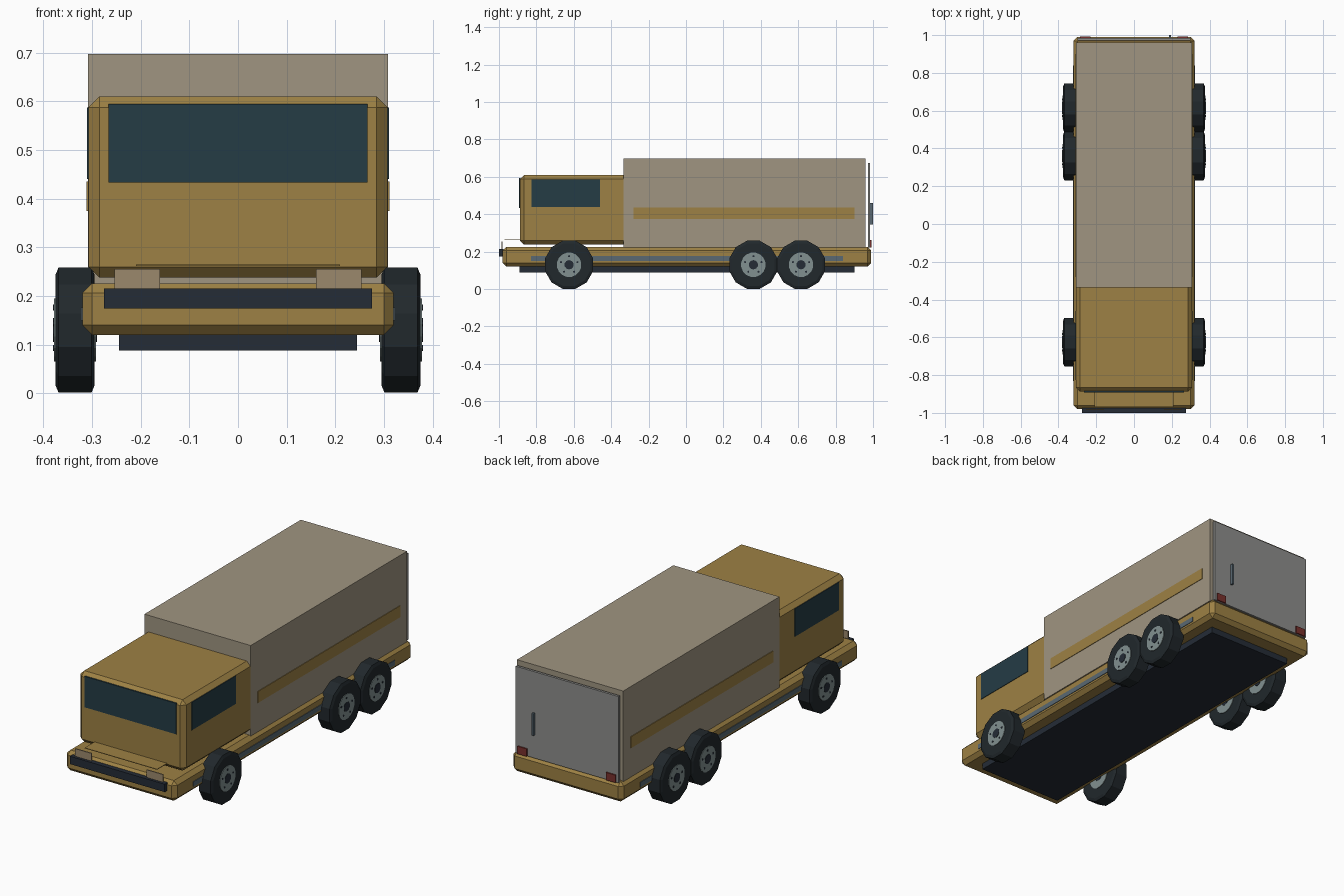
import bpy, bmesh, math
from mathutils import Matrix

if "Cube" in bpy.data.objects:
    bpy.data.objects.remove(bpy.data.objects["Cube"])


def material(name, rgb):
    m = bpy.data.materials.new(name)
    m.diffuse_color = (*rgb, 1)
    m.use_nodes = True
    m.node_tree.nodes["Principled BSDF"].inputs["Base Color"].default_value = m.diffuse_color
    return m


OCHRE = material("ochre_paint", (0.34, 0.22, 0.058))
CANVAS = material("cargo_beige", (0.35, 0.30, 0.22))
GLASS = material("dark_glass", (0.018, 0.045, 0.06))
DARK = material("dark_steel", (0.018, 0.025, 0.037))
RUBBER = material("rubber", (0.015, 0.021, 0.025))
HUB = material("hub_grey", (0.22, 0.28, 0.28))
TRIM = material("blue_grey_trim", (0.10, 0.14, 0.17))
DOOR = material("door_grey", (0.27, 0.27, 0.26))
RED = material("tail_red", (0.19, 0.03, 0.026))
LAMP = material("lamp", (0.33, 0.25, 0.15))


def finish(name, bm, mat):
    bmesh.ops.recalc_face_normals(bm, faces=bm.faces)
    me = bpy.data.meshes.new(name)
    bm.to_mesh(me)
    bm.free()
    me.materials.append(mat)
    ob = bpy.data.objects.new(name, me)
    bpy.context.collection.objects.link(ob)
    return ob


def box(name, x, y, z, mat, bevel=0):
    """Box from (min, max) ranges, optionally with a flat chamfer."""
    bm = bmesh.new()
    size = [b - a for a, b in (x, y, z)]
    mid = [(a + b) / 2 for a, b in (x, y, z)]
    bmesh.ops.create_cube(bm, size=1, matrix=Matrix.Translation(mid) @ Matrix.Diagonal((*size, 1)))
    if bevel:
        bmesh.ops.bevel(bm, geom=bm.edges[:], offset=bevel, segments=1, affect='EDGES')
    return finish(name, bm, mat)


def pair(name, x, y, z, mat):
    """Same box on the right (+x) and left (-x)."""
    box(name + "_right", x, y, z, mat)
    box(name + "_left", (-x[1], -x[0]), y, z, mat)


def lathe(name, profile, centre, sides, mat):
    """Closed solid turned about the x axis from (x, radius) points."""
    bm = bmesh.new()
    rings = []
    for px, r in profile:
        rings.append([bm.verts.new((centre[0] + px,
                                    centre[1] + r * math.cos(2 * math.pi * (i + 0.5) / sides),
                                    centre[2] + r * math.sin(2 * math.pi * (i + 0.5) / sides)))
                      for i in range(sides)])
    for a, b in zip(rings, rings[1:]):
        for i in range(sides):
            j = (i + 1) % sides
            bm.faces.new((a[i], a[j], b[j], b[i]))
    bm.faces.new(rings[0])
    bm.faces.new(rings[-1])
    return finish(name, bm, mat)


# Chassis and underside
box("chassis", (-0.32, 0.32), (-0.98, 0.99), (0.12, 0.226), OCHRE, 0.02)
box("underbody", (-0.245, 0.245), (-0.89, 0.90), (0.088, 0.13), DARK)
pair("chassis_trim", (0.318, 0.323), (-0.83, 0.84), (0.15, 0.176), TRIM)

# Cab with windows
box("cab", (-0.307, 0.307), (-0.888, -0.30), (0.238, 0.61), OCHRE, 0.022)
box("windshield", (-0.266, 0.266), (-0.892, -0.885), (0.433, 0.595), GLASS)
pair("side_window", (0.303, 0.31), (-0.825, -0.46), (0.44, 0.587), GLASS)
box("front_ledge", (-0.21, 0.21), (-0.97, -0.86), (0.262, 0.265), OCHRE)

# Front bumper and headlights
box("front_bumper", (-0.275, 0.275), (-1.0, -0.975), (0.174, 0.215), DARK)
pair("headlight", (0.16, 0.254), (-0.986, -0.98), (0.21, 0.255), LAMP)

# Cargo box, stripes and rear door
box("cargo_box", (-0.308, 0.308), (-0.335, 0.96), (0.222, 0.697), CANVAS)
pair("cargo_stripe", (0.305, 0.311), (-0.28, 0.90), (0.375, 0.435), OCHRE)
box("rear_door", (-0.298, 0.298), (0.972, 0.985), (0.222, 0.675), DOOR)
box("door_handle", (0.186, 0.196), (0.984, 1.0), (0.345, 0.46), TRIM)
pair("tail_light", (0.23, 0.285), (0.984, 0.992), (0.222, 0.262), RED)

# Wheels: tyre, hub disc, cap and bolts
tyre = [(-0.040, 0.118), (-0.034, 0.133), (0.034, 0.133), (0.040, 0.118)]
for axle, y in (("front", -0.625), ("middle", 0.36), ("rear", 0.615)):
    for side, s in (("right", 1), ("left", -1)):
        c = (0.335 * s, y, 0.13)
        tag = f"{axle}_{side}"
        lathe(f"tyre_{tag}", tyre, c, 12, RUBBER)
        lathe(f"hub_{tag}", [(-0.043, 0.066), (0.043, 0.066)], c, 16, HUB)
        lathe(f"hub_cap_{tag}", [(-0.045, 0.025), (0.045, 0.025)], c, 10, DARK)
        for k in range(5):
            a = math.pi / 2 + k * 2 * math.pi / 5
            p = (c[0] + 0.043 * s, y + 0.046 * math.cos(a), c[2] + 0.046 * math.sin(a))
            lathe(f"wheel_bolt_{tag}_{k}", [(-0.002, 0.006), (0.002, 0.006)], p, 6, DARK)
